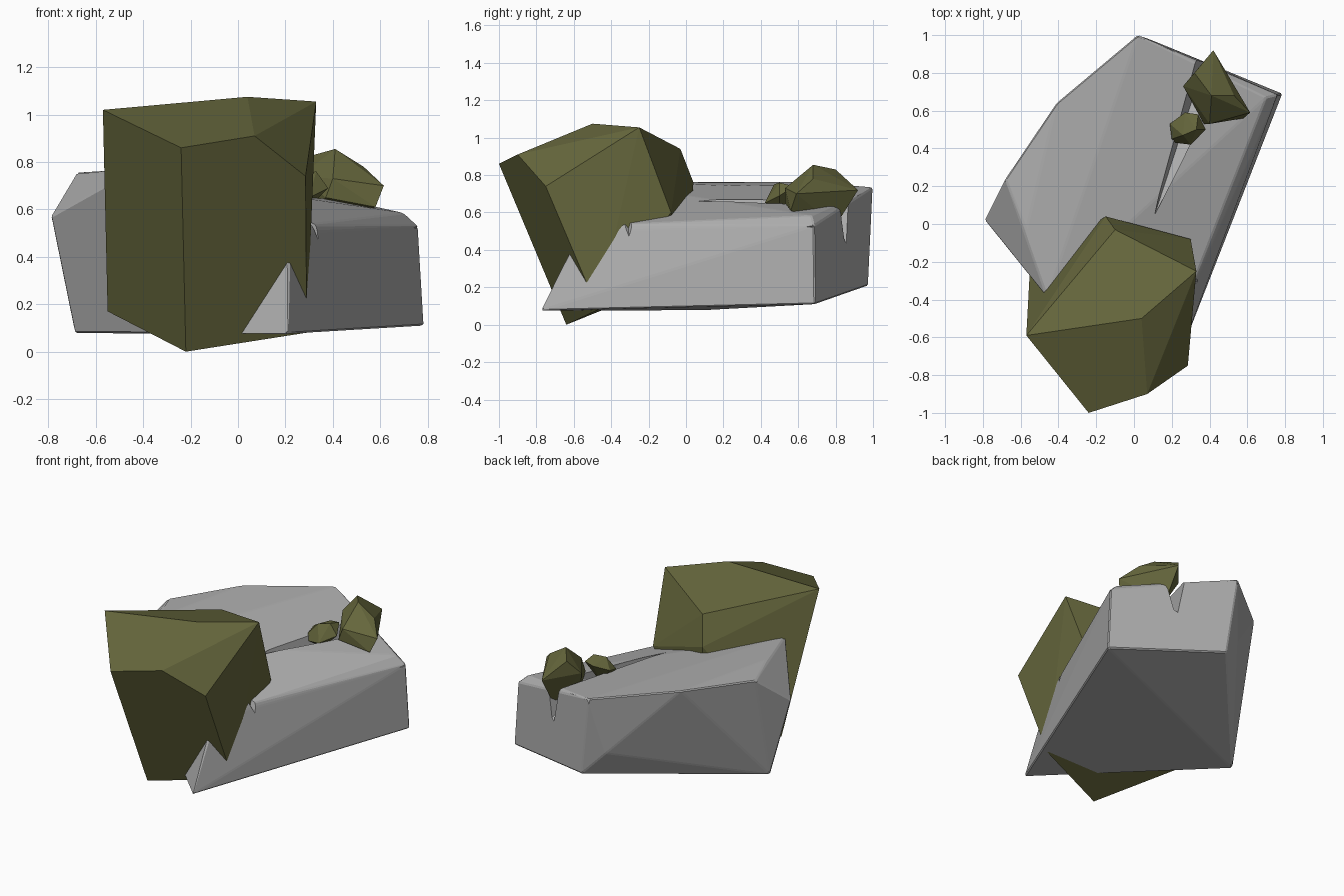
import bpy, bmesh


def material(name, rgb):
    m = bpy.data.materials.new(name)
    m.diffuse_color = (*rgb, 1)
    return m


moss = material("olive_stone", (0.13, 0.133, 0.045))
grey = material("grey_stone", (0.43, 0.43, 0.43))


def hull(name, points, mat=None, bevel=0.0):
    """Faceted stone: convex hull of a few corner points."""
    bm = bmesh.new()
    for p in points:
        bm.verts.new(p)
    bmesh.ops.convex_hull(bm, input=bm.verts[:])
    junk = [v for v in bm.verts if not v.link_faces]
    bmesh.ops.delete(bm, geom=junk, context='VERTS')
    bmesh.ops.dissolve_limit(bm, angle_limit=0.06, verts=bm.verts[:], edges=bm.edges[:])
    if bevel:
        bmesh.ops.bevel(bm, geom=bm.edges[:], offset=bevel, segments=1,
                        affect='EDGES', clamp_overlap=True)
    bmesh.ops.recalc_face_normals(bm, faces=bm.faces[:])
    me = bpy.data.meshes.new(name)
    bm.to_mesh(me)
    bm.free()
    ob = bpy.data.objects.new(name, me)
    bpy.context.collection.objects.link(ob)
    if mat:
        me.materials.append(mat)
    return ob


def cut(ob, name, points):
    """Carve a hull-shaped notch out of a stone."""
    cutter = hull(name, points, grey)
    cutter.hide_render = True
    cutter.display_type = 'WIRE'
    m = ob.modifiers.new(name, 'BOOLEAN')
    m.operation = 'DIFFERENCE'
    m.solver = 'EXACT'
    m.object = cutter


# Big grey slab
slab = hull("base_slab", [
    (-0.79, 0.02, 0.57), (-0.68, 0.24, 0.755), (-0.41, 0.64, 0.765), (0.02, 1.0, 0.735),
    (-0.57, -0.03, 0.762), (-0.46, -0.39, 0.755), (0.22, -0.56, 0.50), (0.21, -0.78, 0.075),
    (-0.69, 0.10, 0.078), (0.09, 0.975, 0.21), (0.785, 0.69, 0.11),
    (-0.05, 0.915, 0.36), (0.76, 0.685, 0.53), (0.70, 0.67, 0.585),
    (0.25, 0.85, 0.68), (0.27, -0.42, 0.535)], grey, bevel=0.007)
# Crack running to the back, chip on the right edge, recess under the boulder
cut(slab, "crack_cutter", [(0.11, 0.05, 0.64), (0.11, 0.05, 0.78), (0.33, 1.05, 0.9),
                           (0.55, 1.0, 0.9), (0.42, 1.0, 0.40), (0.34, 0.5, 0.57)])
cut(slab, "chip_cutter", [(0.28, -0.31, 0.55), (0.36, -0.23, 0.66), (0.29, -0.40, 0.66),
                          (0.46, -0.24, 0.53), (0.42, -0.38, 0.53), (0.39, -0.30, 0.40)])
cut(slab, "front_cutter", [(0.213, -0.785, 0.06), (0.215, -0.62, 0.40), (-0.12, -0.45, 0.06),
                           (-0.12, -0.25, 0.45), (-0.2, -0.95, 0.06), (-0.2, -0.95, 0.45),
                           (0.2, -0.95, 0.45), (0.2, -0.95, 0.06)])

# Large olive boulder leaning at the front
hull("large_boulder", [
    (-0.24, -1.0, 0.86), (0.07, -0.90, 0.91), (0.04, -0.50, 1.075), (-0.57, -0.59, 1.02),
    (0.33, -0.25, 1.055), (-0.10, -0.03, 0.94), (-0.15, 0.04, 0.76), (0.30, -0.08, 0.60),
    (0.285, -0.75, 0.74), (-0.22, -0.64, 0.0), (-0.55, -0.22, 0.17), (0.29, -0.47, 0.08),
    (-0.10, 0.0, 0.30)], moss)

# Two small olive stones resting in the crack
hull("medium_stone", [
    (0.41, 0.68, 0.855), (0.32, 0.80, 0.83), (0.42, 0.92, 0.72), (0.615, 0.59, 0.70),
    (0.58, 0.56, 0.61), (0.37, 0.53, 0.65), (0.40, 0.53, 0.73), (0.26, 0.73, 0.74),
    (0.53, 0.68, 0.78), (0.42, 0.80, 0.53), (0.32, 0.65, 0.60)], moss)
hull("small_stone", [
    (0.19, 0.53, 0.70), (0.27, 0.59, 0.73), (0.34, 0.58, 0.74), (0.38, 0.50, 0.69),
    (0.30, 0.42, 0.65), (0.20, 0.45, 0.68), (0.33, 0.50, 0.76), (0.26, 0.47, 0.75),
    (0.28, 0.50, 0.59), (0.22, 0.43, 0.64)], moss)
